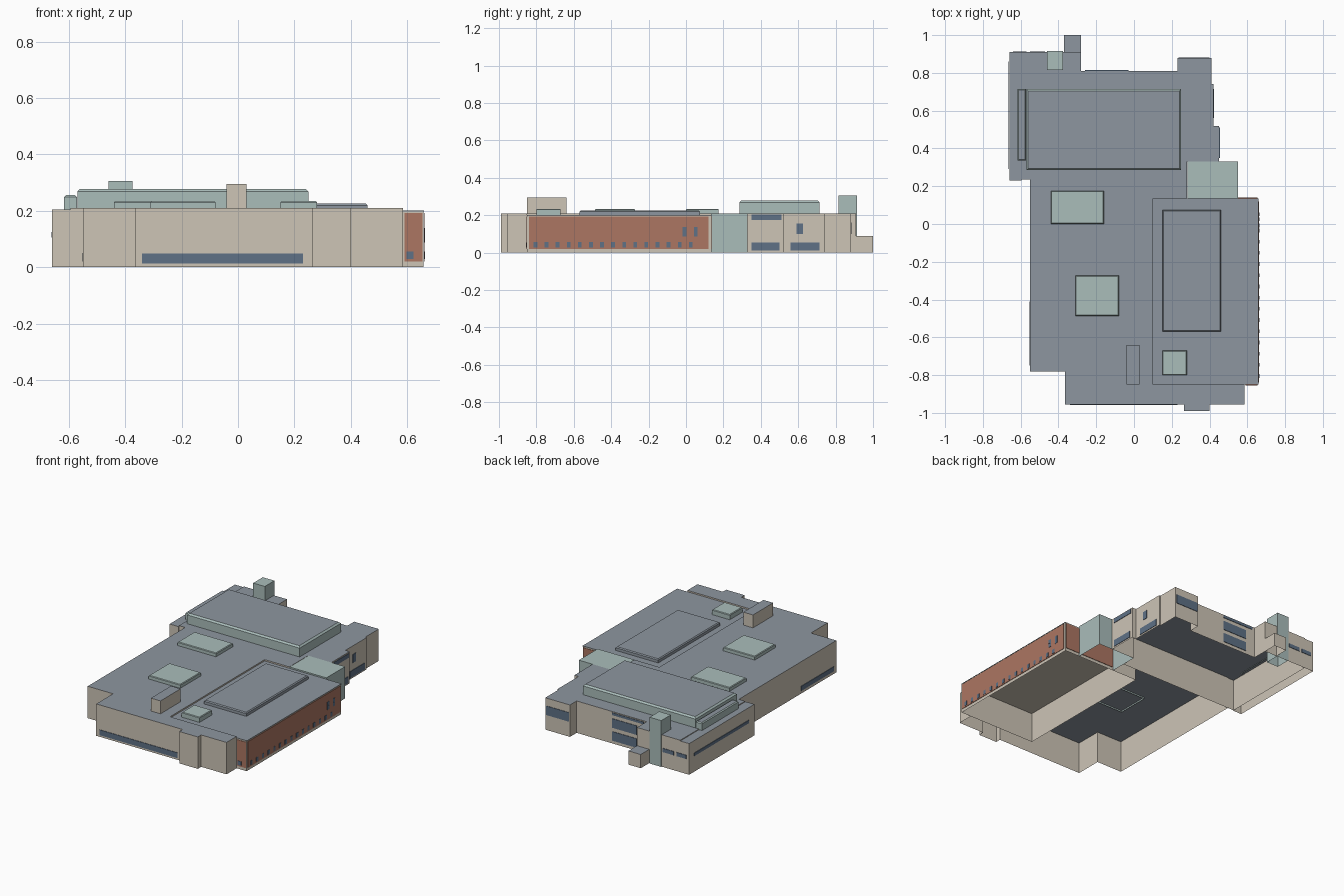
import bpy, bmesh
from mathutils import Vector

cube = bpy.data.objects.get("Cube")
if cube:
    bpy.data.objects.remove(cube)


def material(name, srgb):
    rgba = [c ** 2.2 for c in srgb] + [1]
    m = bpy.data.materials.new(name)
    m.use_nodes = True
    m.diffuse_color = rgba
    m.node_tree.nodes["Principled BSDF"].inputs["Base Color"].default_value = rgba
    return m


BEIGE = material("beige wall", (.80, .765, .71))
ROOF = material("grey roof", (.55, .585, .62))
TEAL = material("pale teal cladding", (.66, .735, .725))
BRICK = material("red brick", (.67, .46, .385))
GLASS = material("blue window", (.37, .44, .52))


def finish(name, bm, mats):
    mesh = bpy.data.meshes.new(name)
    bm.to_mesh(mesh)
    bm.free()
    for m in mats:
        mesh.materials.append(m)
    ob = bpy.data.objects.new(name, mesh)
    bpy.context.collection.objects.link(ob)
    return ob


def shell(name, outline, z0, z1, wall, top):
    """Open-bottomed prism over a counter-clockwise outline."""
    bm = bmesh.new()
    low = [bm.verts.new((x, y, z0)) for x, y in outline]
    high = [bm.verts.new((x, y, z1)) for x, y in outline]
    for i in range(len(outline)):
        j = (i + 1) % len(outline)
        bm.faces.new((low[i], low[j], high[j], high[i]))
    bm.faces.new(high).material_index = 1
    return finish(name, bm, [wall, top])


def block(name, x, y, z, wall, top, chamfer=0):
    """Open-bottomed box with an optional chamfered top edge."""
    rings = [(0, z[0]), (0, z[1] - chamfer)]
    if chamfer:
        rings.append((chamfer, z[1]))
    bm = bmesh.new()
    loops = []
    for i, h in rings:
        a, b, c, d = x[0] + i, x[1] - i, y[0] + i, y[1] - i
        loops.append([bm.verts.new((*p, h)) for p in ((a, c), (b, c), (b, d), (a, d))])
    for lo, hi in zip(loops, loops[1:]):
        for k in range(4):
            n = (k + 1) % 4
            bm.faces.new((lo[k], lo[n], hi[n], hi[k]))
    bm.faces.new(loops[-1]).material_index = 1
    return finish(name, bm, [wall, top])


def plates(name, axis, side, wall, spans, mat, out=.004):
    """Thin plates on a wall; each span is (start, end, bottom, top)."""
    bm = bmesh.new()
    for a, b, lo, hi in spans:
        size = [0, 0, hi - lo]
        mid = [0, 0, (lo + hi) / 2]
        size[axis], size[1 - axis] = out - .001, b - a
        mid[axis], mid[1 - axis] = wall + side * (out + .001) / 2, (a + b) / 2
        cube = bmesh.ops.create_cube(bm, size=1)["verts"]
        for v in cube:
            v.co = Vector(c * s + m for c, s, m in zip(v.co, size, mid))
    finish(name, bm, [mat])


H = .21

# Main volumes
shell("south_hall", [(-.55, .24), (-.55, -.78), (-.365, -.78), (-.365, -.955),
                     (.265, -.955), (.265, -.99), (.40, -.99), (.40, -.955),
                     (.585, -.955), (.585, -.85), (.10, -.85), (.10, .135),
                     (.28, .135), (.28, .24)], 0, H, BEIGE, ROOF)
shell("north_hall", [(-.595, .235), (.28, .235), (.28, .33), (.45, .33), (.45, .52),
                     (.42, .52), (.42, .74), (.41, .74), (.41, .88), (.23, .88),
                     (.23, .81), (-.28, .81), (-.28, .91), (-.595, .91)],
      0, H, BEIGE, ROOF)
block("west_strip", (-.66, -.595), (.23, .91), (0, .205), BEIGE, ROOF)
block("brick_wing", (.10, .658), (-.85, .135), (0, .198), BEIGE, BEIGE)
block("brick_wing_roof", (.10, .66), (-.85, .135), (.198, .201), ROOF, ROOF)
block("entrance_block", (.282, .55), (.135, .33), (0, H), TEAL, TEAL)
block("rear_annex", (-.37, -.28), (.91, 1), (0, .09), BEIGE, ROOF)
block("rear_tower", (-.46, -.375), (.815, .915), (0, .305), TEAL, TEAL)

# Rooftop volumes
block("upper_hall", (-.57, .25), (.285, .715), (H, .278), TEAL, ROOF, .01)
block("upper_hall_side", (-.617, -.572), (.335, .715), (.205, .255), TEAL, ROOF, .006)
block("wing_roof_slab", (.15, .46), (-.57, .075), (.2, .225), ROOF, ROOF, .006)
block("roof_cabin", (-.04, .03), (-.85, -.64), (H, .295), BEIGE, ROOF)
for label, x, y in (("north", (-.44, -.16), (0, .175)),
                    ("middle", (-.31, -.08), (-.487, -.273)),
                    ("wing", (.15, .28), (-.8, -.67))):
    block("skylight_" + label, x, y, (.2, .234), TEAL, TEAL, .004)

# Brick facing on the wing
plates("brick_side", 0, 1, .658, [(-.84, .12, .02, .192)], BRICK)
plates("brick_front", 1, -1, -.85, [(.59, .655, .02, .192)], BRICK)
plates("brick_back", 1, 1, .135, [(.285, .655, .02, .192)], BRICK)

# Windows on the wing
row = [(-.815 + i * .0593, -.795 + i * .0593, .028, .056) for i in range(15)]
upper = [(y, y + .02, z, z + .025) for y in (-.018, .042) for z in (.087, .113)]
plates("wing_windows", 0, 1, .658, row + upper, GLASS, .006)
plates("wing_front_window", 1, -1, -.85, [(.597, .622, .028, .055)], GLASS, .006)

# Windows on the halls
plates("front_windows", 1, -1, -.955, [(-.34, .23, .013, .048)], GLASS)
plates("west_windows", 0, -1, -.55, [(-.75, -.41, .02, .05)], GLASS)
plates("strip_windows", 0, -1, -.66, [(.29, .86, .105, .125)], GLASS)
plates("east_windows_near", 0, 1, .45, [(.35, .51, .175, .203), (.35, .50, .01, .053)], GLASS)
plates("east_windows_far", 0, 1, .42, [(.59, .625, .1, .155), (.56, .715, .01, .053)], GLASS)
plates("rear_windows_east", 1, 1, .88, [(.235, .40, .1, .16)], GLASS)
plates("rear_windows_middle", 1, 1, .81, [(-.21, -.03, .105, .165), (-.21, -.03, .02, .08),
                                          (-.26, -.03, .188, .204)], GLASS)
plates("rear_windows_west", 1, 1, .91, [(-.64, -.57, .1, .125), (-.55, -.47, .1, .125)], GLASS)
